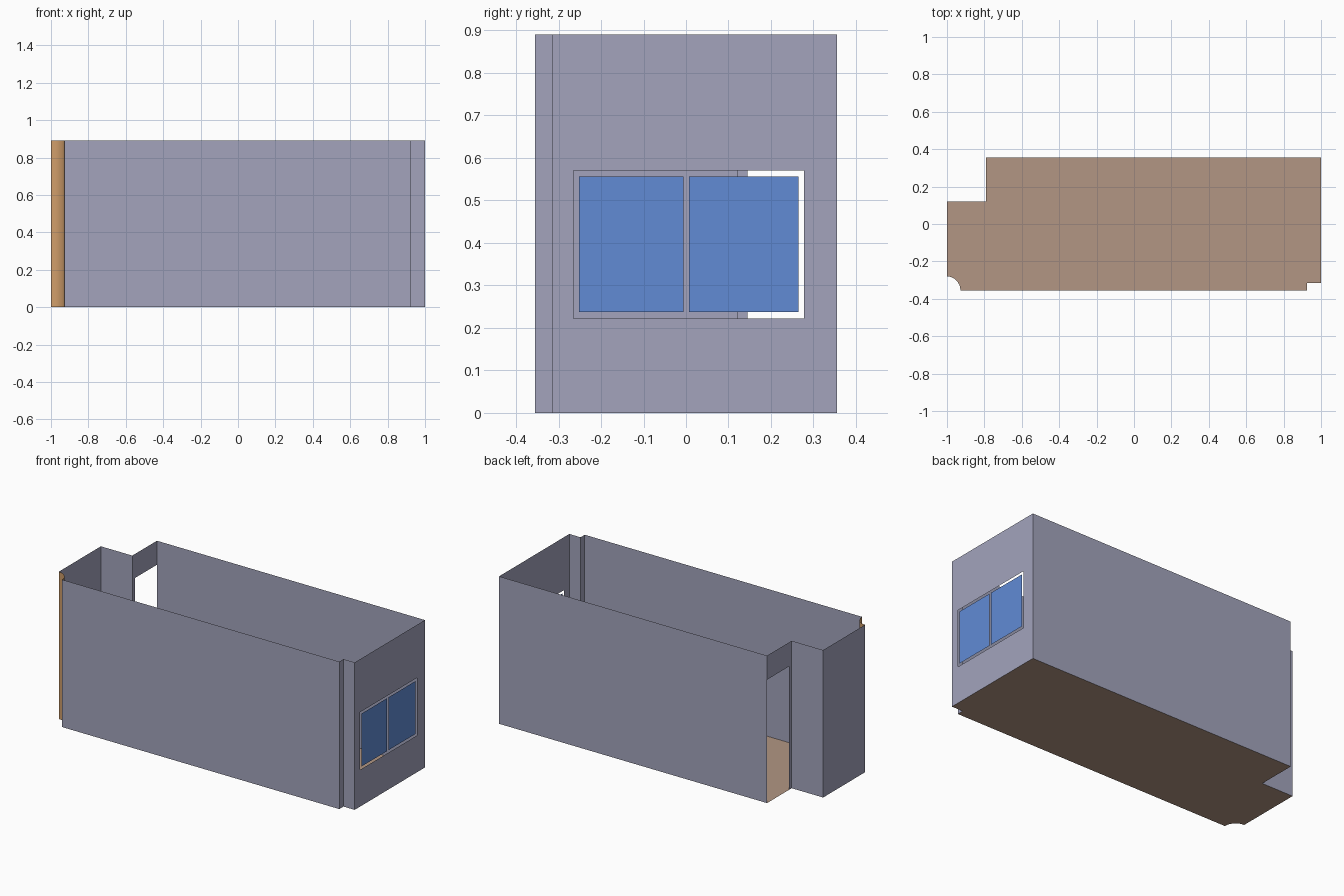
import bpy, bmesh, math

if "Cube" in bpy.data.objects:
    bpy.data.objects.remove(bpy.data.objects["Cube"])

H = 0.89          # wall height
DOOR_TOP = 0.745


def srgb(r, g, b):
    def f(c):
        c /= 255
        return c / 12.92 if c <= 0.04045 else ((c + 0.055) / 1.055) ** 2.4
    return (f(r), f(g), f(b), 1)


def material(name, rgb):
    m = bpy.data.materials.new(name)
    m.diffuse_color = srgb(*rgb)
    m.use_nodes = True
    m.node_tree.nodes["Principled BSDF"].inputs["Base Color"].default_value = m.diffuse_color
    return m


WALL = material("grey_paint", (163, 164, 188))
FLOOR = material("brown_floor", (178, 150, 131))
TAN = material("tan_column", (208, 158, 106))
BLUE = material("blue_glass", (97, 139, 213))


def build(name, polygons, mat):
    """Object from a list of polygons, with shared corners welded."""
    bm = bmesh.new()
    for poly in polygons:
        bm.faces.new([bm.verts.new(p) for p in poly])
    bmesh.ops.remove_doubles(bm, verts=bm.verts, dist=1e-5)
    me = bpy.data.meshes.new(name)
    bm.to_mesh(me)
    bm.free()
    me.materials.append(mat)
    ob = bpy.data.objects.new(name, me)
    bpy.context.collection.objects.link(ob)
    return ob


def panel(a, b, z0=0, z1=H):
    """Upright rectangle between two plan points."""
    return [(*a, z0), (*b, z0), (*b, z1), (*a, z1)]


# Room outline, counter-clockwise from the end of the rounded corner
outline = [(-0.928, -0.355), (0.925, -0.355), (0.925, -0.315), (1, -0.315),
           (1, 0.355), (-0.79, 0.355), (-0.79, 0.12), (-1, 0.12), (-1, -0.28)]
N = 8
arc = [(-1 + 0.072 * math.sin(math.pi / 2 * i / N),
        -0.355 + 0.075 * math.cos(math.pi / 2 * i / N)) for i in range(N + 1)]

# Floor
build("floor", [[(x, y, 0) for x, y in outline + arc[1:-1]]], FLOOR)

# Plain walls, skipping the window wall (3) and the door wall (5)
walls = [panel(outline[i], outline[i + 1])
         for i in range(len(outline) - 1) if i not in (3, 5)]

# Window wall built around its opening
Y0, Y1, Z0, Z1 = -0.265, 0.278, 0.222, 0.57
walls += [panel((1, -0.315), (1, Y0)), panel((1, Y1), (1, 0.355)),
          panel((1, Y0), (1, Y1), 0, Z0), panel((1, Y0), (1, Y1), Z1, H)]

# Door wall: narrow jamb and a header
walls += [panel((-0.79, 0.145), (-0.79, 0.12)),
          panel((-0.79, 0.355), (-0.79, 0.145), DOOR_TOP, H)]
build("walls", walls, WALL)

# Rounded corner column
column = build("corner_column", [panel(arc[i], arc[i + 1]) for i in range(N)], TAN)
for p in column.data.polygons:
    p.use_smooth = True

# Two window panes
for name, a, b in (("front_pane", -0.252, -0.006), ("back_pane", 0.007, 0.265)):
    build(name, [panel((1, a), (1, b), 0.237, 0.556)], BLUE)
